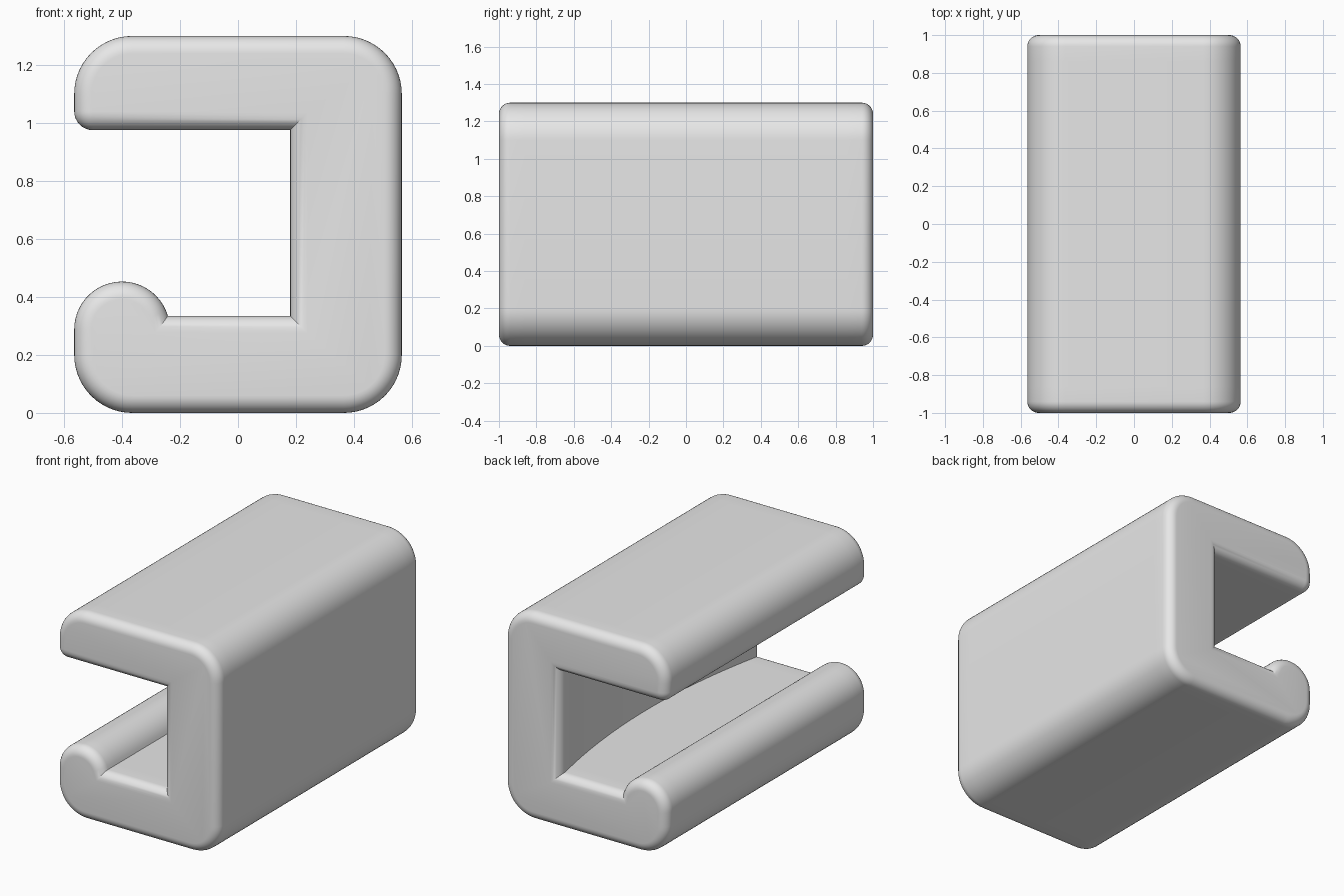
import bpy, bmesh, math
from mathutils import Vector

cube = bpy.data.objects.get("Cube")
if cube:
    bpy.data.objects.remove(cube, do_unlink=True)

FILLET, HALF = 0.06, 1.0
RECESS = 0.1


def arc(cx, cz, r, start, end, steps):
    pts = []
    for i in range(steps + 1):
        a = math.radians(start + (end - start) * i / steps)
        pts.append(Vector((cx + r * math.cos(a), cz + r * math.sin(a))))
    return pts


# Counter-clockwise channel profile in x, z
profile = arc(-0.365, 0.2, 0.2, 180, 270, 14)
profile += arc(0.365, 0.2, 0.2, 270, 360, 14)
profile += arc(0.365, 1.1, 0.2, 0, 90, 14)
profile += arc(-0.365, 1.1, 0.2, 90, 180, 14)
profile += arc(-0.5, 1.04, 0.065, 180, 270, 8)
wall = len(profile)
profile += [Vector((0.18, 0.975)), Vector((0.18, 0.335))]
profile += arc(-0.4, 0.288, 0.165, 16.5, 180, 24)      # rolled bead


def inset(points, d):
    """Move every point into the material with mitred corners."""
    result = []
    for i, p in enumerate(points):
        a = (p - points[i - 1]).normalized()
        b = (points[(i + 1) % len(points)] - p).normalized()
        na, nb = Vector((-a.y, a.x)), Vector((-b.y, b.x))
        result.append(p + (na + nb) * d / (1 + na.dot(nb)))
    return result


# Sections along the length: filleted ends, plain middle
steps = 8
ends = []
for i in range(steps + 1):
    a = math.pi / 2 * i / steps
    ends.append((-HALF + FILLET * (1 - math.sin(a)), FILLET * (1 - math.cos(a))))
inner = HALF - FILLET
middle = [(-inner + 2 * inner * i / 24, 0) for i in range(1, 24)]
sections = ends[::-1] + middle + [(-y, d) for y, d in ends]

bm = bmesh.new()
rings = []
for y, d in sections:
    ring = []
    hollow = RECESS * max(0, 1 - (y / inner) ** 2)
    for i, p in enumerate(inset(profile, d)):
        # The inner wall bows gently outward along its length
        x = p.x + (hollow if i in (wall, wall + 1) else 0)
        ring.append(bm.verts.new((x, y, p.y)))
    rings.append(ring)
n = len(profile)
for r, s in zip(rings, rings[1:]):
    for i in range(n):
        j = (i + 1) % n
        bm.faces.new((r[i], r[j], s[j], s[i]))
bm.faces.new(rings[0])
bm.faces.new(rings[-1][::-1])
bmesh.ops.recalc_face_normals(bm, faces=bm.faces[:])

mesh = bpy.data.meshes.new("channel_clip")
bm.to_mesh(mesh)
bm.free()
clip = bpy.data.objects.new("channel_clip", mesh)
bpy.context.collection.objects.link(clip)

grey = bpy.data.materials.new("light_grey")
grey.use_nodes = True
colour = (0.8, 0.8, 0.8, 1)
grey.diffuse_color = colour
grey.node_tree.nodes["Principled BSDF"].inputs["Base Color"].default_value = colour
mesh.materials.append(grey)

bpy.ops.object.select_all(action="DESELECT")
clip.select_set(True)
bpy.context.view_layer.objects.active = clip
bpy.ops.object.shade_smooth_by_angle(angle=math.radians(30))
